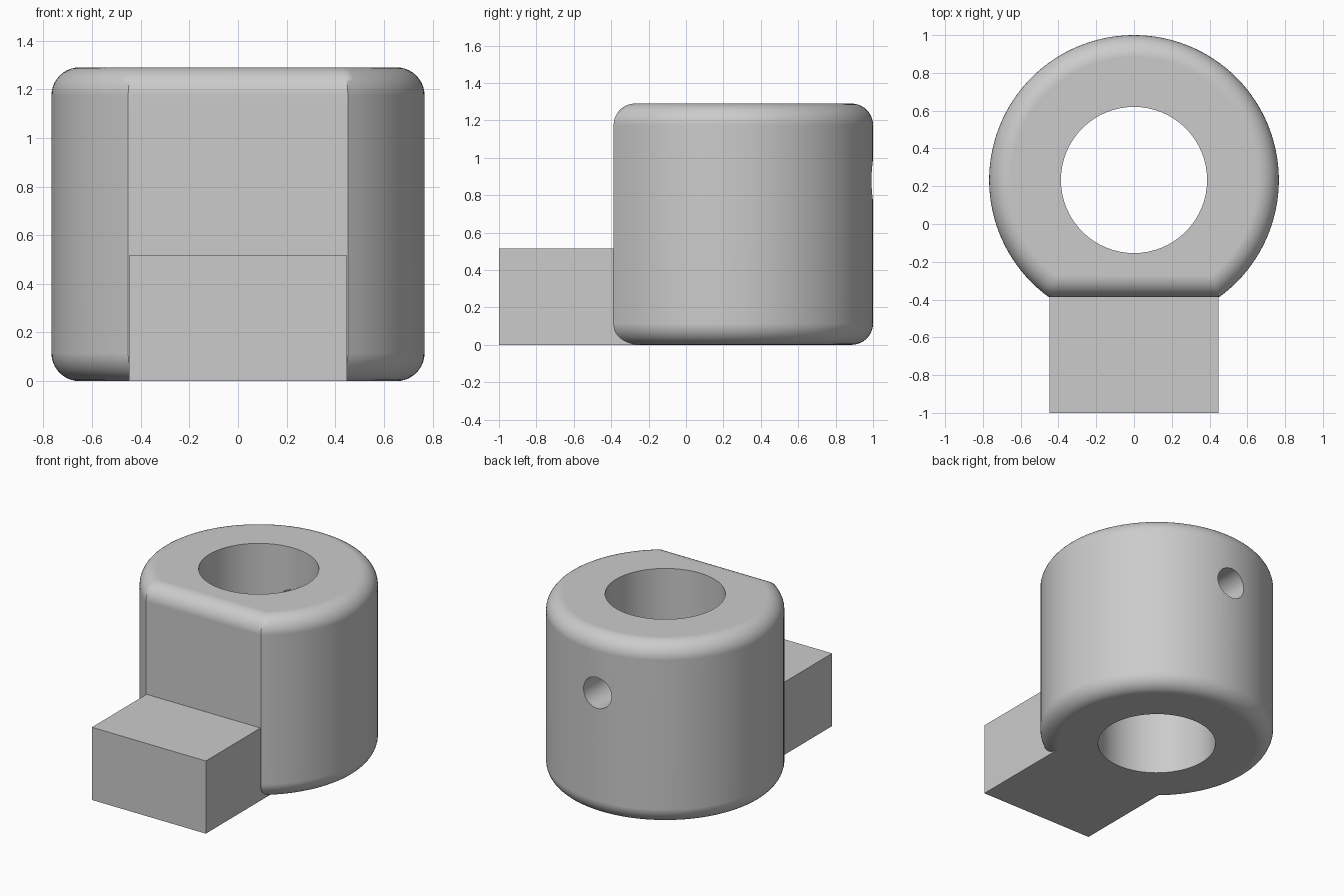
import bpy, bmesh, math
from mathutils import Matrix

if "Cube" in bpy.data.objects:
    bpy.data.objects.remove(bpy.data.objects["Cube"], do_unlink=True)

CY, R, FLAT, H, FILLET = 0.233, 0.767, 0.62, 1.29, 0.115
BORE, PIN_R, PIN_Z = 0.387, 0.11, 0.88
ARC, STEPS = 96, 10

grey = bpy.data.materials.new("plain grey")
grey.use_nodes = True
colour = (0.6, 0.6, 0.6, 1)
grey.diffuse_color = colour
grey.node_tree.nodes["Principled BSDF"].inputs["Base Color"].default_value = colour


def make_object(name, bm):
    bmesh.ops.recalc_face_normals(bm, faces=bm.faces)
    mesh = bpy.data.meshes.new(name)
    bm.to_mesh(mesh)
    bm.free()
    mesh.materials.append(grey)
    obj = bpy.data.objects.new(name, mesh)
    bpy.context.collection.objects.link(obj)
    return obj


def cylinder(name, radius, depth, matrix):
    bm = bmesh.new()
    bmesh.ops.create_cone(bm, cap_ends=True, segments=64, radius1=radius,
                          radius2=radius, depth=depth, matrix=matrix)
    return make_object(name, bm)


def boolean(target, tool, operation):
    mod = target.modifiers.new(tool.name, "BOOLEAN")
    mod.operation, mod.solver, mod.object = operation, "EXACT", tool
    bpy.context.view_layer.objects.active = target
    bpy.ops.object.modifier_apply(modifier=mod.name)
    bpy.data.objects.remove(tool, do_unlink=True)


def outline(bm, inset, z):
    # Circle with one flat side, moved inwards by the inset
    r = R - inset
    start = math.asin(-(FLAT - inset) / r)
    sweep = math.pi - 2 * start
    angles = [start + sweep * i / ARC for i in range(ARC + 1)]
    return [bm.verts.new((r * math.cos(a), CY + r * math.sin(a), z)) for a in angles]


# Collar body: stacked outlines with rounded top and bottom rims
bm = bmesh.new()
levels = []
for i in range(STEPS + 1):
    a = math.pi / 2 * i / STEPS
    levels.append((FILLET * (1 - math.sin(a)), FILLET * (1 - math.cos(a))))
levels += [(inset, H - z) for inset, z in reversed(levels)]
rings = [outline(bm, inset, z) for inset, z in levels]
for low, high in zip(rings, rings[1:]):
    for i in range(len(low)):
        j = (i + 1) % len(low)
        bm.faces.new((low[i], low[j], high[j], high[i]))
bm.faces.new(rings[0])
bm.faces.new(rings[-1])
collar = make_object("collar", bm)

# Square tab, running in under the rounded lower rim
bm = bmesh.new()
bmesh.ops.create_cube(bm, size=1, matrix=Matrix.Translation((0, -0.62, 0.258))
                      @ Matrix.Diagonal((0.895, 0.76, 0.516, 1)))
boolean(collar, make_object("tab", bm), "UNION")

# Main bore, then the small pin hole through the back wall
boolean(collar, cylinder("bore", BORE, 2 * H, Matrix.Translation((0, CY, H / 2))), "DIFFERENCE")
boolean(collar, cylinder("pin_hole", PIN_R, 0.8, Matrix.Translation((0, 0.8, PIN_Z))
                         @ Matrix.Rotation(math.pi / 2, 4, "X")), "DIFFERENCE")

# Smooth shading with crisp edges and even flat faces
bpy.ops.object.select_all(action="DESELECT")
collar.select_set(True)
bpy.context.view_layer.objects.active = collar
bpy.ops.object.shade_smooth_by_angle(angle=math.radians(30))
weighted = collar.modifiers.new("even_normals", "WEIGHTED_NORMAL")
weighted.keep_sharp = True
